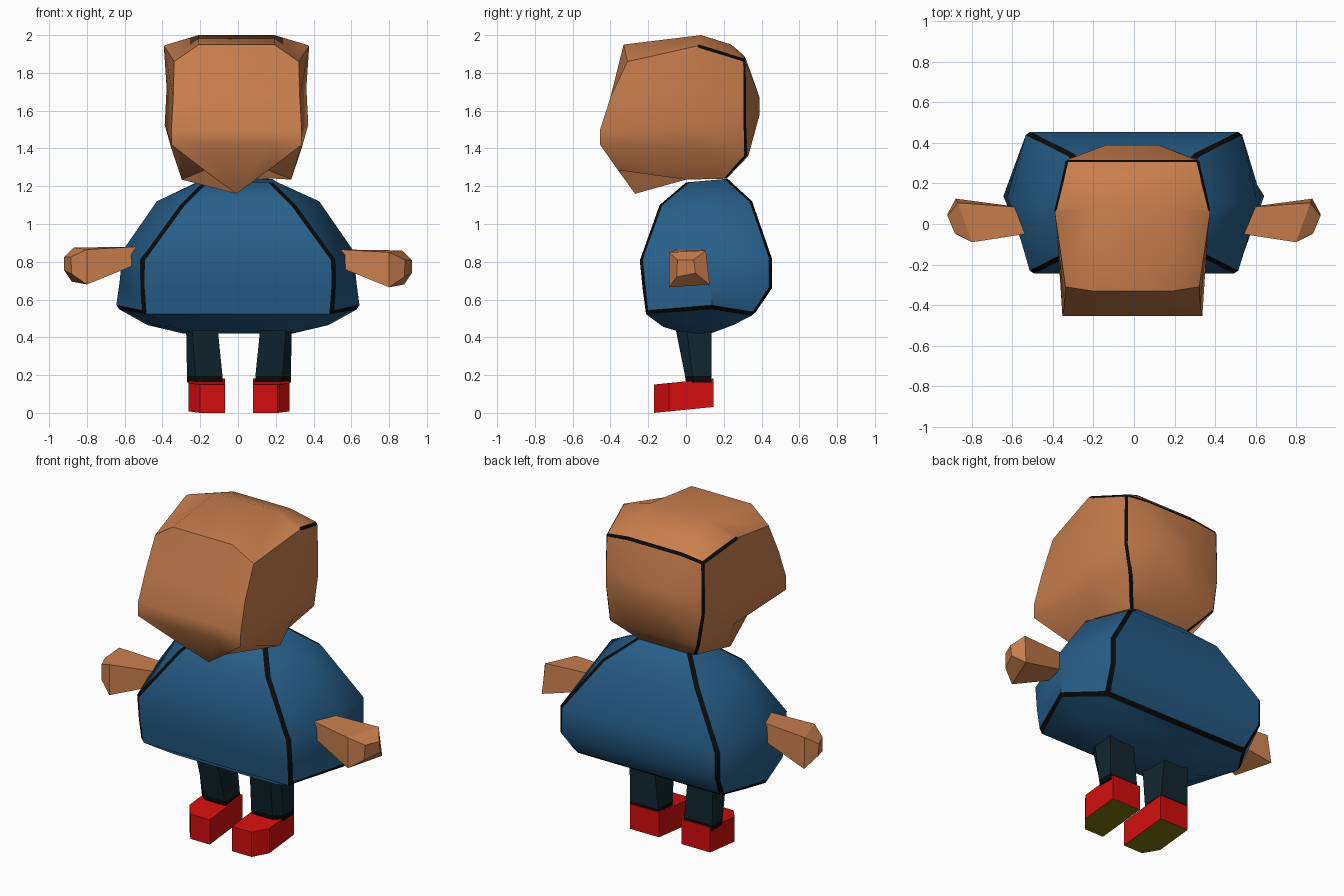
import bpy, bmesh

if "Cube" in bpy.data.objects:
    bpy.data.objects.remove(bpy.data.objects["Cube"])


def material(name, rgb):
    m = bpy.data.materials.new(name)
    m.diffuse_color = (*rgb, 1)
    m.use_nodes = True
    m.node_tree.nodes["Principled BSDF"].inputs["Base Color"].default_value = m.diffuse_color
    return m


SKIN = material("tan skin", (0.58, 0.21, 0.075))
BLUE = material("blue cloth", (0.02, 0.112, 0.25))
NAVY = material("dark trousers", (0.006, 0.020, 0.028))
RED = material("red shoe", (0.65, 0.004, 0.004))
OLIVE = material("olive sole", (0.2, 0.165, 0.005))
BLACK = material("black seam", (0.003, 0.003, 0.003))


def mirror_ring(half, dx=0):
    """Close a half outline with its mirror image."""
    full = half + [(-x, y, z) for x, y, z in reversed(half)]
    return [(x + dx, y, z) for x, y, z in full]


def loft(name, rings, mats, seams=(), width=0.0, smooth=False, rule=None):
    """Skin closed rings; seams (level, index, level, index) become black bevels."""
    bm = bmesh.new()
    found = {}

    def vert(p):
        key = tuple(round(c, 4) for c in p)
        if key not in found:
            found[key] = bm.verts.new(p)
        return found[key]

    def face(points):
        vs = list(dict.fromkeys(vert(p) for p in points))
        if len(vs) > 2:
            bm.faces.new(vs)

    n = len(rings[0])
    for a, b in zip(rings, rings[1:]):
        for i in range(n):
            j = (i + 1) % n
            face([a[i], a[j], b[j], b[i]])
    face(rings[0])
    face(rings[-1])
    bmesh.ops.recalc_face_normals(bm, faces=bm.faces[:])

    edges = set()
    for la, ia, lb, ib in seams:
        for p, q in ((ia, ib), (n - 1 - ia, n - 1 - ib)):
            e = bm.edges.get((vert(rings[la][p]), vert(rings[lb][q])))
            if e:
                edges.add(e)
    if edges:
        bmesh.ops.bevel(bm, geom=list(edges), offset=width, offset_type='OFFSET',
                        segments=1, profile=0.5, affect='EDGES', material=1)
    bm.normal_update()
    for f in bm.faces:
        f.smooth = smooth
        if rule:
            f.material_index = rule(f)
    for e in bm.edges:
        if len(e.link_faces) == 2:
            a, b = e.link_faces
            e.smooth = a.material_index == b.material_index and e.calc_face_angle(0) < 0.7
    me = bpy.data.meshes.new(name)
    bm.to_mesh(me)
    bm.free()
    for m in mats:
        me.materials.append(m)
    ob = bpy.data.objects.new(name, me)
    bpy.context.collection.objects.link(ob)
    return ob


# Head: half rings run inner front, outer front, side, outer back, inner back
t1, t2 = (.2, .08, 2.0), (.19, .24, 1.95)
head = [
    [t1, t1, t1, t2, t2],
    [(.2, -.33, 1.95), (.33, -.31, 1.86), (.385, .07, 1.945), (.325, .315, 1.87), (.18, .315, 1.885)],
    [(.2, -.40, 1.67), (.335, -.40, 1.67), (.37, .07, 1.72), (.33, .315, 1.67), (.13, .39, 1.67)],
    [(.2, -.455, 1.5), (.345, -.455, 1.5), (.38, .07, 1.525), (.33, .315, 1.56), (.13, .39, 1.58)],
    [(.18, -.455, 1.42), (.345, -.455, 1.42), (.345, .05, 1.4), (.3, .32, 1.36), (.15, .33, 1.36)],
    [(0, -.27, 1.16), (.17, -.36, 1.285), (.29, 0, 1.235), (.2, .21, 1.24), (.1, .215, 1.24)],
]
head_seams = [(l, 3, l + 1, 3) for l in range(1, 5)]
head_seams += [(1, 2, 1, 3), (1, 3, 1, 4), (1, 4, 1, 5)]
loft("head", [mirror_ring(r, -.008) for r in head], [SKIN, BLACK], head_seams, .011, True)

# Body: half rings run front corner, side, back corner
body = [
    [(.18, .0, 1.22), (.2, .1, 1.225), (.18, .22, 1.24)],
    [(.3, -.14, 1.1), (.43, .1, 1.12), (.32, .35, 1.12)],
    [(.51, -.245, .81), (.61, .1, .86), (.53, .455, .82)],
    [(.51, -.23, .66), (.627, .13, .69), (.53, .455, .66)],
    [(.5, -.215, .525), (.645, .14, .555), (.49, .36, .52)],
    [(.34, -.12, .455), (.48, .12, .465), (.34, .25, .465)],
    [(.22, 0, .42), (.29, .07, .42), (.22, .13, .42)],
]
body_seams = [(l, i, l + 1, i) for l in range(4) for i in (0, 2)]
body_seams += [(4, 0, 4, 1), (4, 1, 4, 2), (4, 2, 4, 3)]
loft("body", [mirror_ring(r) for r in body], [BLUE, BLACK], body_seams, .016, True)

# Arms: tapered mitts, the left one slightly raised
arm = [
    [(.54, -.05, .77), (.54, -.05, .865), (.54, .08, .865), (.54, .08, .77)],
    [(.80, -.09, .665), (.80, -.09, .85), (.87, .105, .86), (.88, .125, .68)],
    [(.88, -.05, .72), (.885, -.045, .81), (.92, .04, .81), (.92, .05, .74)],
]

# Legs and shoes: five-sided outlines with the outer front corner cut off
leg = [
    [(.085, .0, .16), (.23, .0, .16), (.275, .04, .16), (.275, .135, .16), (.085, .135, .16)],
    [(.087, -.005, .195), (.23, -.005, .195), (.275, .035, .195), (.275, .135, .195), (.087, .135, .195)],
    [(.115, -.06, .47), (.25, -.06, .47), (.28, 0, .47), (.28, .135, .47), (.115, .135, .47)],
]
sole = [(.075, -.17), (.205, -.17), (.268, -.09), (.268, .145), (.075, .145)]
shoe = [[(x, y, z + .1 * (y + .17)) for x, y in sole] for z in (.0, .15)]

for side, s, dx, dz in (("right", 1, .005, 0), ("left", -1, .005, .015)):
    def place(rings, lift=0, shift=0):
        return [[(s * x + shift, y, z + lift) for x, y, z in r] for r in rings]

    loft(side + "_arm", place(arm, dz), [SKIN])
    loft(side + "_leg", place(leg, 0, dx), [NAVY, BLACK],
         rule=lambda f: int(f.calc_center_median().z < .19))
    loft(side + "_shoe", place(shoe, 0, dx), [RED, OLIVE],
         rule=lambda f: int(f.normal.z < -.7))
